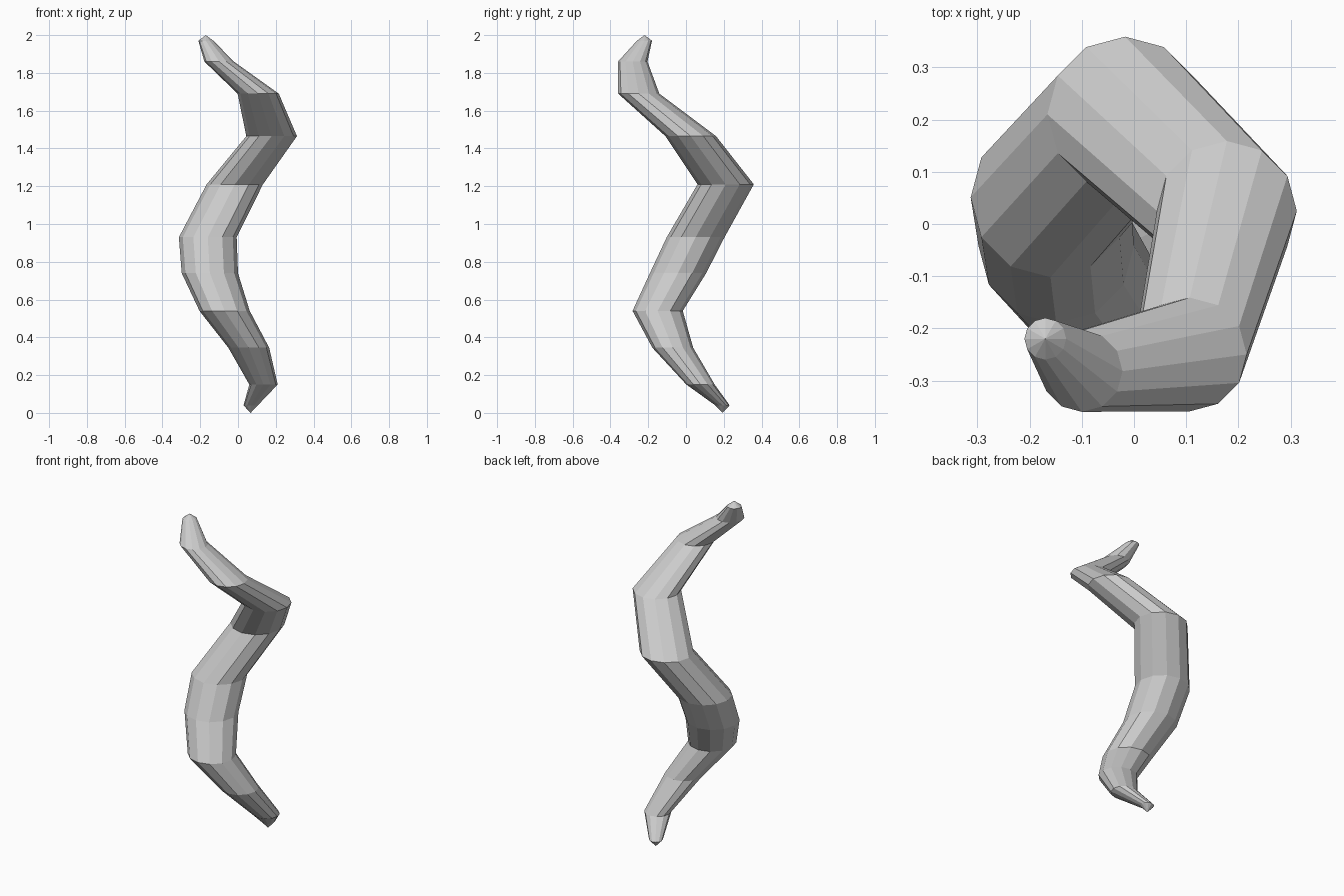
import bpy, bmesh
from math import cos, sin, pi

if "Cube" in bpy.data.objects:
    bpy.data.objects.remove(bpy.data.objects["Cube"])

SIDES = 12
# centre x, centre y, height, radius of each level ring along the twisted body
RINGS = [
    (0.067, 0.193, 0.04, 0.038),
    (0.135, 0.077, 0.15, 0.075),
    (0.057, -0.07, 0.345, 0.108),
    (-0.071, -0.15, 0.54, 0.133),
    (-0.149, -0.042, 0.74, 0.149),
    (-0.160, 0.051, 0.93, 0.153),
    (-0.017, 0.210, 1.21, 0.149),
    (0.178, 0.025, 1.465, 0.134),
    (0.107, -0.250, 1.69, 0.109),
    (-0.100, -0.282, 1.86, 0.078),
    (-0.170, -0.220, 1.97, 0.040),
]

bm = bmesh.new()
rings = [[bm.verts.new((x + r * cos(2 * pi * i / SIDES), y + r * sin(2 * pi * i / SIDES), z))
          for i in range(SIDES)] for x, y, z, r in RINGS]

# side walls
for low, high in zip(rings, rings[1:]):
    for i in range(SIDES):
        j = (i + 1) % SIDES
        bm.faces.new((low[i], low[j], high[j], high[i]))

# pointed tips
for ring, (x, y, _, _), z in ((rings[0], RINGS[0], 0.0), (rings[-1], RINGS[-1], 2.0)):
    tip = bm.verts.new((x, y, z))
    for i in range(SIDES):
        bm.faces.new((ring[i], ring[(i + 1) % SIDES], tip))

bmesh.ops.recalc_face_normals(bm, faces=bm.faces)
mesh = bpy.data.meshes.new("twisted_horn")
bm.to_mesh(mesh)
bm.free()
bpy.context.collection.objects.link(bpy.data.objects.new("twisted_horn", mesh))
